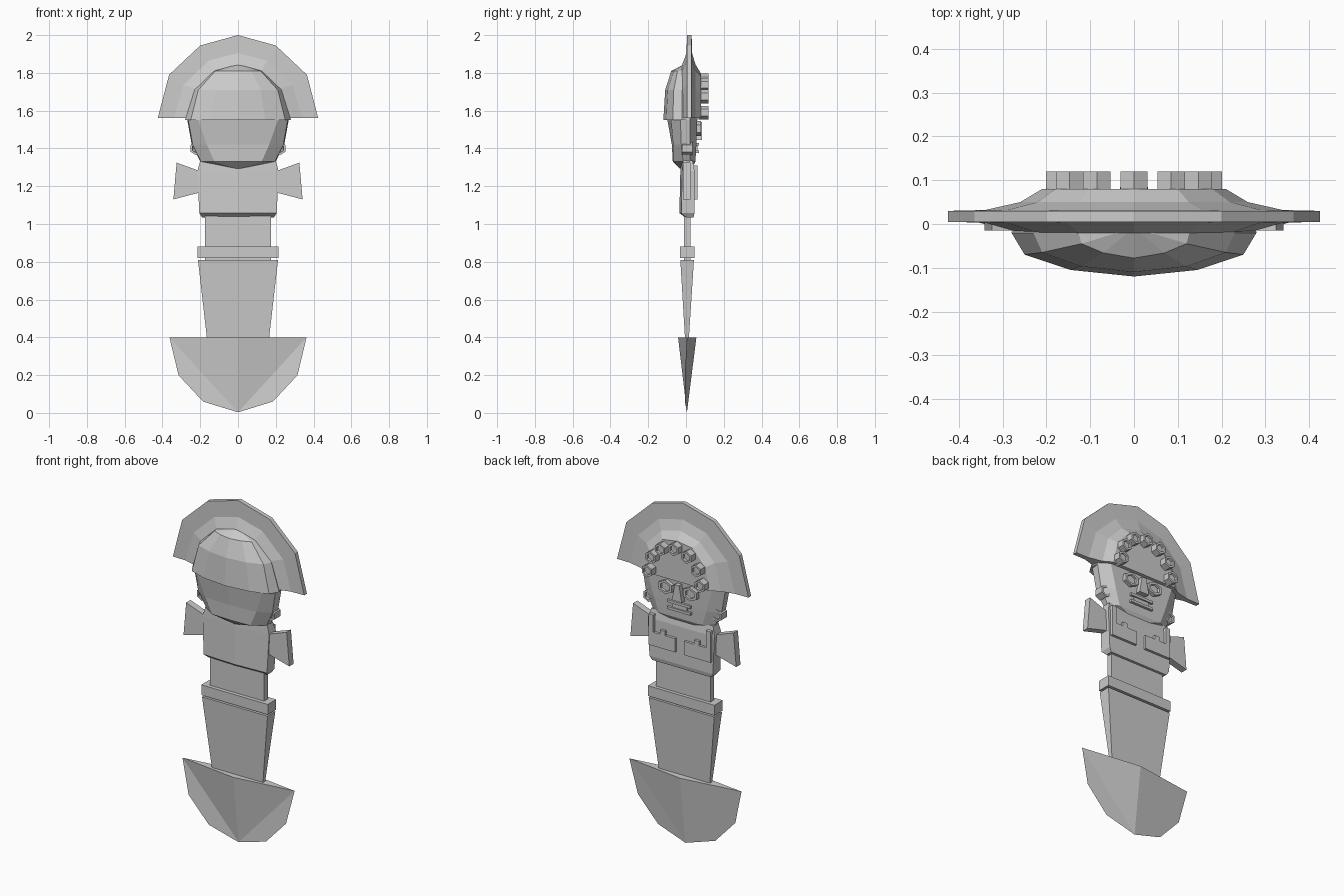
import bpy, bmesh, math
from mathutils import Matrix, Vector

cube = bpy.data.objects.get("Cube")
if cube:
    bpy.data.objects.remove(cube)

metal = bpy.data.materials.new("light_grey_metal")
metal.use_nodes = True
GREY = (0.6, 0.6, 0.6, 1)
metal.diffuse_color = GREY
metal.node_tree.nodes["Principled BSDF"].inputs["Base Color"].default_value = GREY


def finish(name, bm):
    bmesh.ops.recalc_face_normals(bm, faces=bm.faces)
    mesh = bpy.data.meshes.new(name)
    bm.to_mesh(mesh)
    bm.free()
    mesh.materials.append(metal)
    ob = bpy.data.objects.new(name, mesh)
    bpy.context.collection.objects.link(ob)
    return ob


def skin(name, rings):
    """Join rings of 3D points, one after the other, and cap both ends."""
    bm = bmesh.new()
    loops = [[bm.verts.new(p) for p in ring] for ring in rings]
    n = len(loops[0])
    for a, b in zip(loops, loops[1:]):
        for i in range(n):
            j = (i + 1) % n
            bm.faces.new((a[i], a[j], b[j], b[i]))
    bm.faces.new(loops[0])
    bm.faces.new(loops[-1])
    return finish(name, bm)


def mirrored(half):
    """Complete a half outline across x = 0, keeping centre points single."""
    return half + [(-x, v) for x, v in reversed(half) if x > 0]


def stack(name, levels):
    """Loft half outlines (x, y) through heights z."""
    return skin(name, [[(x, y, z) for x, y in mirrored(half)] for z, half in levels])


def relief(name, layers):
    """Loft half outlines (x, z) through depths y."""
    return skin(name, [[(x, y, z) for x, z in mirrored(half)] for y, half in layers])


def plate(name, outline, y0, y1, side=1):
    return skin(name, [[(side * x, y, z) for x, z in outline] for y in (y0, y1)])


def block(name, x, y0, y1, z0, z1):
    return plate(name, [(-x, z0), (x, z0), (x, z1), (-x, z1)], y0, y1)


def nut(name, x, y0, y1, z, radius=0.036, stretch=1):
    """Hexagonal stud with a sunken centre, its axis along y."""
    bm = bmesh.new()
    bmesh.ops.create_cone(bm, cap_ends=True, segments=6, radius1=radius,
                          radius2=radius, depth=y1 - y0)
    caps = [f for f in bm.faces if len(f.verts) == 6]
    bmesh.ops.inset_individual(bm, faces=caps, thickness=radius * 0.35)
    bmesh.ops.inset_individual(bm, faces=caps, thickness=0.001, depth=-0.012)
    turn = Matrix.Rotation(math.pi / 2, 4, "X")
    size = Matrix.Diagonal((stretch, 1, 1, 1))
    bm.transform(Matrix.Translation(Vector((x, (y0 + y1) / 2, z))) @ size @ turn)
    return finish(name, bm)


# Crescent headdress with a raised back
crest = [(0.425, 1.56), (0.365, 1.79), (0.2, 1.945), (0, 2.0)]
slope = [(0.34, 1.56), (0.29, 1.735), (0.155, 1.865), (0, 1.905)]
crown = [(0.26, 1.56), (0.22, 1.715), (0.125, 1.812), (0, 1.845)]
brow = [(0.21, 1.56), (0.18, 1.69), (0.1, 1.78), (0, 1.795)]
relief("headdress", [(-0.02, crown), (0.003, slope), (0.005, crest), (0.03, crest),
                     (0.032, slope), (0.05, crown), (0.08, brow)])

# Faceted cap over the plain side of the head
stack("cap", [
    (1.55, [(0, -0.12), (0.145, -0.105), (0.25, -0.07), (0.28, -0.02), (0.27, 0.02)]),
    (1.71, [(0, -0.11), (0.12, -0.097), (0.21, -0.065), (0.23, -0.02), (0.22, 0.02)]),
    (1.81, [(0, -0.078), (0.07, -0.066), (0.12, -0.045), (0.128, -0.015), (0.12, 0.02)]),
    (1.843, [(0, -0.016), (0.006, -0.014), (0.012, -0.012), (0.013, -0.01), (0.012, 0.02)]),
])

# Tapering head and chin
stack("head", [
    (1.295, [(0, -0.035), (0.015, -0.03), (0.03, -0.02), (0.03, 0.02), (0.025, 0.03)]),
    (1.33, [(0, -0.07), (0.125, -0.065), (0.195, -0.015), (0.2, 0.02), (0.14, 0.05)]),
    (1.42, [(0, -0.075), (0.165, -0.068), (0.24, -0.025), (0.245, 0.02), (0.17, 0.055)]),
    (1.56, [(0, -0.1), (0.215, -0.08), (0.265, -0.03), (0.27, 0.02), (0.21, 0.06)]),
])

# Studs around the brow
for i in range(7):
    a = math.radians(30 * i)
    nut(f"brow_stud_{i + 1}", 0.17 * math.cos(a), 0.065, 0.12, 1.59 + 0.17 * math.sin(a))

# Eyes, ear studs, arms and hands, one of each per side
for side, word in ((1, "left"), (-1, "right")):
    nut(f"{word}_eye", side * 0.08, 0.045, 0.08, 1.505, 0.04, 1.25)
    nut(f"{word}_ear_stud", side * 0.22, -0.02, 0.035, 1.4)
    plate(f"{word}_arm", [(0.19, 1.275), (0.215, 1.285), (0.325, 1.325),
                          (0.342, 1.13), (0.21, 1.165), (0.19, 1.17)],
          -0.015, 0.025, side)
    plate(f"{word}_hand", [(0.2, 1.13), (0.2, 1.31), (0.17, 1.31), (0.17, 1.21),
                           (0.125, 1.21), (0.125, 1.235), (0.095, 1.235),
                           (0.095, 1.21), (0.03, 1.21), (0.03, 1.13)],
          0.035, 0.06, side)

# Nose and framed mouth
plate("nose", mirrored([(0.032, 1.445), (0.014, 1.54)]), 0.04, 0.085)
block("upper_lip", 0.075, 0.04, 0.068, 1.415, 1.43)
block("lower_lip", 0.075, 0.04, 0.068, 1.375, 1.39)
block("teeth", 0.05, 0.04, 0.06, 1.39, 1.415)

# Torso with a bevelled hem
stack("torso", [
    (1.035, [(0, -0.005), (0.19, 0), (0.19, 0.04)]),
    (1.058, [(0, -0.035), (0.205, -0.025), (0.205, 0.045)]),
    (1.28, [(0, -0.03), (0.215, -0.02), (0.215, 0.045)]),
    (1.335, [(0, -0.03), (0.2, -0.015), (0.2, 0.035)]),
])

# Handle, collar and tapered shaft
block("handle", 0.175, -0.01, 0.025, 0.8, 1.06)
block("collar", 0.215, -0.032, 0.045, 0.82, 0.88)
stack("shaft", [(0.39, [(0.164, -0.005), (0.164, 0.015)]),
                (0.81, [(0.212, -0.03), (0.212, 0.042)])])

# Crescent blade, thick at the top centre and sharp at the rim
bm = bmesh.new()
rim = [(0.363, 0.005, 0.4), (0.315, -0.006, 0.2), (0.185, -0.006, 0.06), (0, 0.005, 0.003)]
front = bm.verts.new((0, -0.042, 0.4))
back = bm.verts.new((0, 0.055, 0.4))
tip = bm.verts.new(rim[-1])
for side in (1, -1):
    corner, upper, lower = [bm.verts.new((side * x, y, z)) for x, y, z in rim[:-1]]
    bm.faces.new((front, corner, tip))
    bm.faces.new((corner, upper, lower, tip))
    bm.faces.new((back, tip, lower, upper, corner))
    bm.faces.new((front, back, corner))
finish("blade", bm)
